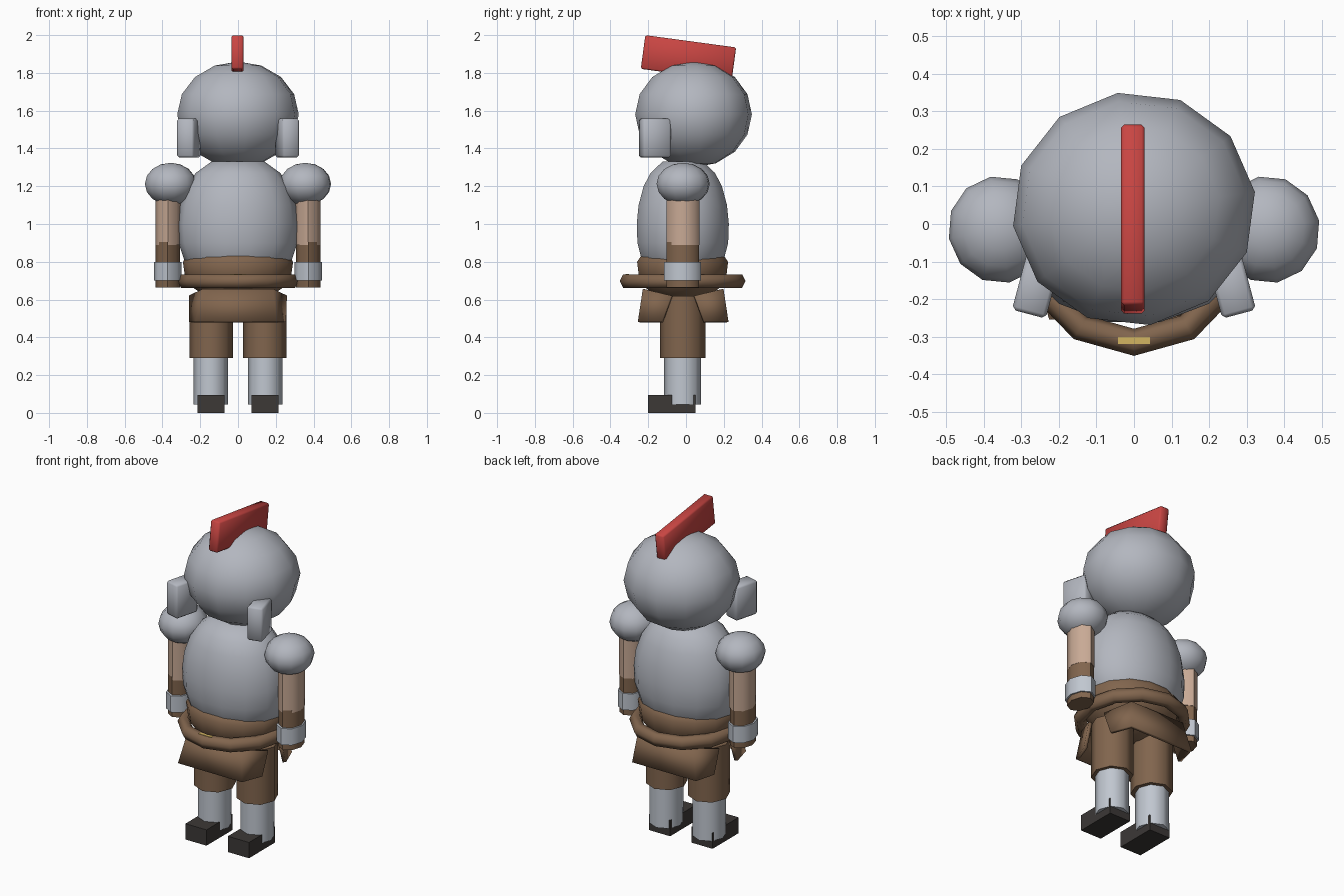
import bpy, bmesh, math
from mathutils import Matrix, Vector

if "Cube" in bpy.data.objects:
    bpy.data.objects.remove(bpy.data.objects["Cube"])


def mat(name, rgb):
    m = bpy.data.materials.new(name)
    m.diffuse_color = (*rgb, 1)
    m.use_nodes = True
    m.node_tree.nodes["Principled BSDF"].inputs["Base Color"].default_value = m.diffuse_color
    return m


STEEL = mat("steel", (0.45, 0.47, 0.52))
PALE = mat("pale steel", (0.53, 0.57, 0.63))
LEATHER = mat("brown leather", (0.22, 0.13, 0.075))
SKIN = mat("skin", (0.58, 0.40, 0.30))
RED = mat("red crest", (0.58, 0.06, 0.055))
DARK = mat("dark shoe", (0.045, 0.04, 0.037))
GOLD = mat("gold", (0.65, 0.46, 0.12))


def finish(name, bm, material, angle=55):
    """Turn a bmesh into a shaded object."""
    bmesh.ops.recalc_face_normals(bm, faces=bm.faces)
    me = bpy.data.meshes.new(name)
    bm.to_mesh(me)
    bm.free()
    me.materials.append(material)
    ob = bpy.data.objects.new(name, me)
    bpy.context.collection.objects.link(ob)
    bpy.ops.object.select_all(action='DESELECT')
    bpy.context.view_layer.objects.active = ob
    ob.select_set(True)
    bpy.ops.object.shade_smooth_by_angle(angle=math.radians(angle))
    return ob


def place(loc, size, rx=0, rz=0):
    return (Matrix.Translation(loc) @ Matrix.Rotation(math.radians(rz), 4, 'Z')
            @ Matrix.Rotation(math.radians(rx), 4, 'X') @ Matrix.Diagonal((*size, 1)))


def ball(name, loc, radii, material, rz=0, seg=12, rings=8):
    bm = bmesh.new()
    bmesh.ops.create_uvsphere(bm, u_segments=seg, v_segments=rings, radius=1,
                              matrix=place(loc, radii, rz=rz))
    return finish(name, bm, material, 80)


def box(name, loc, size, material, rx=0, rz=0, bevel=0.0):
    bm = bmesh.new()
    bmesh.ops.create_cube(bm, size=1, matrix=place(loc, size, rx, rz))
    if bevel:
        bmesh.ops.bevel(bm, geom=bm.edges[:], offset=bevel, segments=1, affect='EDGES')
    return finish(name, bm, material)


def tube(name, loc, rx, ry, z0, z1, material, seg=8):
    bm = bmesh.new()
    bmesh.ops.create_cone(bm, cap_ends=True, segments=seg, radius1=1, radius2=1, depth=1,
                          matrix=place((loc[0], loc[1], (z0 + z1) / 2), (rx, ry, z1 - z0)))
    return finish(name, bm, material)


def lathe(name, profile, rx, ry, cy, material, seg=14):
    """Stack elliptical rings given as (height, fraction of full radius)."""
    bm = bmesh.new()
    rings = []
    for z, f in profile:
        rings.append([bm.verts.new((rx * f * math.cos(2 * math.pi * i / seg),
                                    cy + ry * f * math.sin(2 * math.pi * i / seg), z))
                      for i in range(seg)])
    for a, b in zip(rings, rings[1:]):
        for i in range(seg):
            j = (i + 1) % seg
            bm.faces.new((a[i], a[j], b[j], b[i]))
    bm.faces.new(rings[0])
    bm.faces.new(rings[-1])
    return finish(name, bm, material, 70)


def flap(name, side):
    """Folded skirt panel; side is -1 for the front, 1 for the back."""
    top = [(-0.25, 0.06), (-0.18, 0.205), (0.18, 0.205), (0.25, 0.06)]
    low = [(-0.25, 0.11), (-0.22, 0.232), (0.20, 0.232), (0.245, 0.11)]
    bm = bmesh.new()
    t = [bm.verts.new((x, side * y - 0.015, 0.655 if abs(x) < 0.2 else 0.62)) for x, y in top]
    b = [bm.verts.new((x, side * y - 0.015, 0.48)) for x, y in low]
    for i in range(3):
        bm.faces.new((t[i], t[i + 1], b[i + 1], b[i]))
    ob = finish(name, bm, LEATHER, 30)
    sol = ob.modifiers.new("thickness", 'SOLIDIFY')
    sol.thickness = 0.02
    sol.offset = 0


# Helmet, crest and cheek guards
ball("helmet", (0, 0.04, 1.58), (0.325, 0.312, 0.28), STEEL, rz=8)
box("crest", (-0.003, 0.013, 1.878), (0.063, 0.485, 0.18), RED, rx=-7.7, bevel=0.008)
for s, side in ((-1, "left"), (1, "right")):
    box(side + "_cheek_guard", (s * 0.26, -0.165, 1.455), (0.093, 0.155, 0.205),
        STEEL, rz=s * 15, bevel=0.01)

# Breastplate and hips
lathe("breastplate", [(1.33, 0.44), (1.27, 0.70), (1.20, 0.85), (1.10, 0.96), (1.0, 1.0),
                      (0.90, 0.985), (0.80, 0.88), (0.74, 0.7)],
      0.32, 0.25, -0.017, STEEL)
lathe("hips", [(0.85, 0.86), (0.80, 1.0), (0.72, 0.96), (0.66, 0.80), (0.60, 0.50), (0.575, 0.15)],
      0.292, 0.247, -0.018, LEATHER)

# Belt ring and buckle
bm = bmesh.new()
SEG, MIN = 12, 6
rings = []
for i in range(SEG):
    a = 2 * math.pi * i / SEG
    ring = []
    for j in range(MIN):
        b = 2 * math.pi * j / MIN
        r = 0.036 * math.cos(b)
        ring.append(bm.verts.new(((0.285 + r) * math.cos(a), -0.018 + (0.297 + r) * math.sin(a),
                                  0.698 + 0.041 * math.sin(b))))
    rings.append(ring)
for i in range(SEG):
    p, q = rings[i], rings[(i + 1) % SEG]
    for j in range(MIN):
        k = (j + 1) % MIN
        bm.faces.new((p[j], q[j], q[k], p[k]))
finish("belt", bm, LEATHER, 70)
box("buckle", (0, -0.31, 0.698), (0.085, 0.018, 0.076), GOLD)

# Skirt panels
flap("front_skirt", -1)
flap("back_skirt", 1)

# Arms and legs
for s, side in ((-1, "left"), (1, "right")):
    ball(side + "_shoulder_guard", (s * 0.357, -0.015, 1.212), (0.138, 0.143, 0.112), STEEL, rz=10)
    tube(side + "_upper_arm", (s * 0.37, -0.015), 0.067, 0.087, 0.89, 1.18, SKIN)
    tube(side + "_forearm", (s * 0.372, -0.016), 0.064, 0.086, 0.665, 0.905, LEATHER)
    tube(side + "_wrist_guard", (s * 0.372, -0.018), 0.073, 0.098, 0.70, 0.80, PALE)
    tube(side + "_trouser_leg", (s * 0.142, -0.018), 0.115, 0.12, 0.29, 0.62, LEATHER)
    tube(side + "_greave", (s * 0.144, -0.018), 0.092, 0.098, 0.045, 0.31, PALE)
    box(side + "_shoe", (s * 0.143, -0.075, 0.048), (0.142, 0.25, 0.096), DARK)
